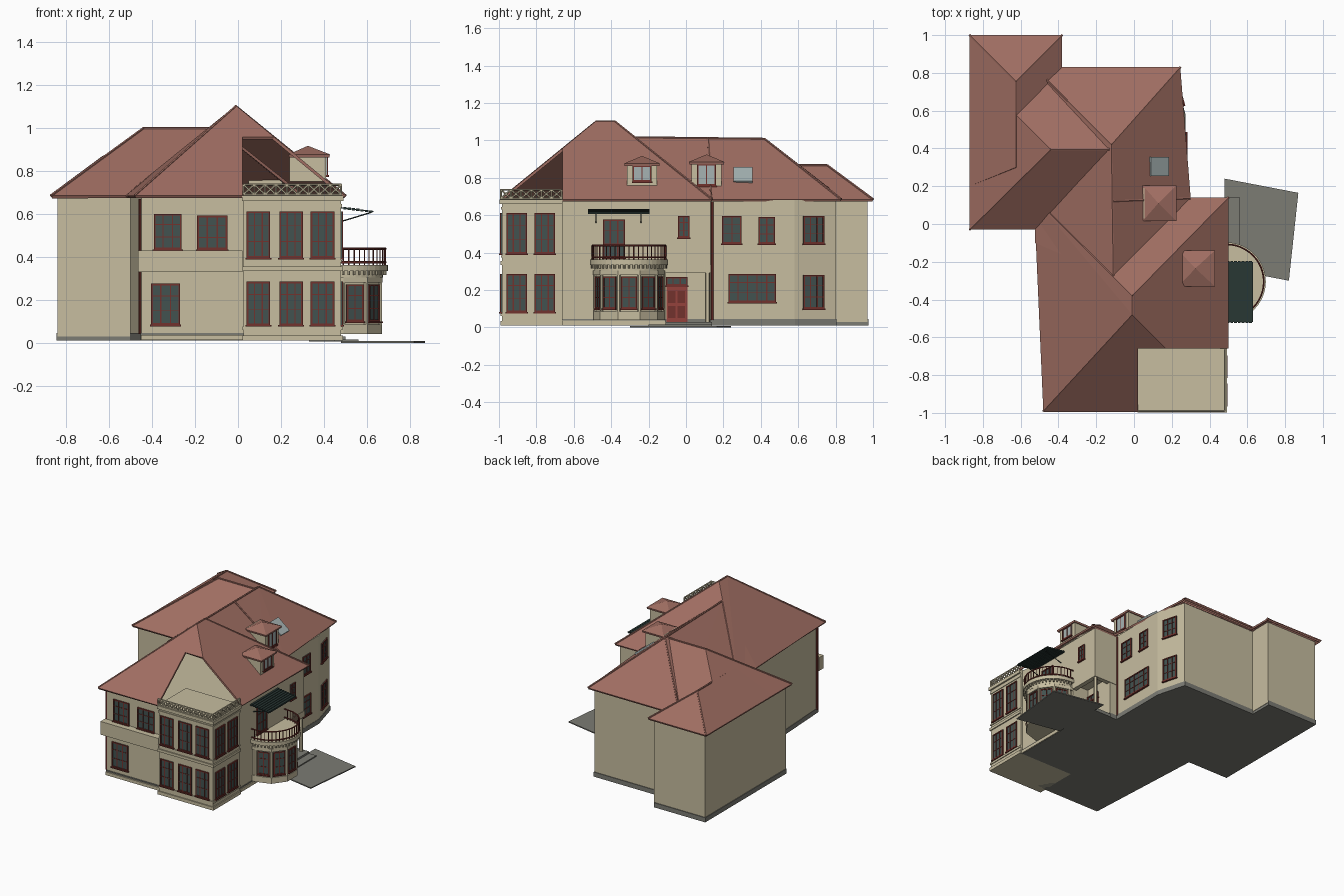
import bpy, bmesh, math
from mathutils import Vector, Matrix

if "Cube" in bpy.data.objects:
    bpy.data.objects.remove(bpy.data.objects["Cube"], do_unlink=True)


def material(name, r, g, b):
    m = bpy.data.materials.new(name)
    m.use_nodes = True
    m.diffuse_color = (r, g, b, 1)
    m.node_tree.nodes["Principled BSDF"].inputs["Base Color"].default_value = (r, g, b, 1)
    return m


WALL = material("cream plaster", .57, .51, .35)
TILE = material("terracotta tile", .35, .155, .122)
GLASS = material("dark glass", .055, .085, .08)
FRAME = material("dark red paint", .17, .032, .026)
STONE = material("grey stone", .2, .2, .175)
DOOR = material("door red", .3, .055, .045)
AWNING = material("awning green", .021, .038, .034)
PALE = material("pale glass", .38, .45, .45)


def finish(name, bm, *mats):
    mesh = bpy.data.meshes.new(name)
    bm.to_mesh(mesh)
    bm.free()
    for m in mats:
        mesh.materials.append(m)
    ob = bpy.data.objects.new(name, mesh)
    bpy.context.collection.objects.link(ob)
    return ob


def add_box(bm, lo, hi, index=0):
    lo, hi = Vector(lo), Vector(hi)
    mat = Matrix.Translation((lo + hi) / 2) @ Matrix.Diagonal((*(hi - lo), 1))
    for v in bmesh.ops.create_cube(bm, size=1, matrix=mat)["verts"]:
        for f in v.link_faces:
            f.material_index = index


def box(name, lo, hi, mat):
    bm = bmesh.new()
    add_box(bm, lo, hi)
    return finish(name, bm, mat)


def add_rod(bm, a, b, r, sides=6):
    a, b = Vector(a), Vector(b)
    d = b - a
    mat = Matrix.Translation((a + b) / 2) @ d.to_track_quat('Z', 'Y').to_matrix().to_4x4()
    bmesh.ops.create_cone(bm, cap_ends=True, segments=sides, radius1=r, radius2=r,
                          depth=d.length, matrix=mat)


def rods(name, pairs, r, mat):
    bm = bmesh.new()
    for a, b in pairs:
        add_rod(bm, a, b, r)
    return finish(name, bm, mat)


def prism(name, pts, z0, z1, mat, grow=1):
    bm = bmesh.new()
    base = bm.faces.new([bm.verts.new((x * grow, y * grow, z0)) for x, y in pts])
    top = bmesh.ops.extrude_face_region(bm, geom=[base])["geom"]
    for v in top:
        if isinstance(v, bmesh.types.BMVert):
            v.co.z = z1
    bmesh.ops.recalc_face_normals(bm, faces=bm.faces)
    bmesh.ops.triangulate(bm, faces=[f for f in bm.faces if len(f.verts) > 4])
    return finish(name, bm, mat)


def roof(name, eaves, ridge, eave_z=.685, notch=None):
    """Hipped shell over an eave outline, optionally with a corner notched out."""
    bm = bmesh.new()
    for x, y in eaves:
        bm.verts.new((x, y, eave_z))
    for p in ridge:
        bm.verts.new(p)
    bmesh.ops.convex_hull(bm, input=bm.verts)
    bmesh.ops.recalc_face_normals(bm, faces=bm.faces)
    bmesh.ops.delete(bm, geom=[f for f in bm.faces if f.normal.z < .1], context='FACES')
    if notch:
        nx, ny = notch
        for co, no in (((nx, 0, 0), (1, 0, 0)), ((0, ny, 0), (0, 1, 0))):
            bmesh.ops.bisect_plane(bm, geom=bm.verts[:] + bm.edges[:] + bm.faces[:],
                                   plane_co=co, plane_no=no)
        cut = [f for f in bm.faces
               if f.calc_center_median().x > nx and f.calc_center_median().y < ny]
        bmesh.ops.delete(bm, geom=cut, context='FACES')
    ob = finish(name, bm, TILE)
    mod = ob.modifiers.new("thickness", 'SOLIDIFY')
    mod.thickness = .014
    mod.offset = -1
    return ob


def window(name, x, y, z0, z1, w, facing, cols=2, glass=GLASS, rows=(.35, .7)):
    """Glass plate with frame, sill and glazing bars, facing outward at an angle."""
    bm = bmesh.new()
    h, e = w / 2, .008
    add_box(bm, (-h, -.004, z0), (h, .01, z1), 0)
    for s in (-h, h - e):
        add_box(bm, (s, -.009, z0), (s + e, .01, z1), 1)
    for s in (z0, z1 - e):
        add_box(bm, (-h, -.009, s), (h, .01, s + e), 1)
    for i in range(1, cols):
        c = -h + w * i / cols
        add_box(bm, (c - .003, -.007, z0), (c + .003, .01, z1), 1)
    for t in rows:
        c = z0 + (z1 - z0) * t
        add_box(bm, (-h, -.007, c - .002), (h, .01, c + .002), 1)
    add_box(bm, (-h - .005, -.014, z0 - .008), (h + .005, .01, z0), 1)
    ob = finish(name, bm, glass, FRAME)
    ob.location = (x, y, 0)
    ob.rotation_euler.z = math.radians(facing + 90)
    return ob


# Walls: ground floor has a porch recess, upper floor spans over it
shell = [(.27, .13), (.27, .58), (.21, .8), (-.41, .8), (-.41, .97), (-.84, .97),
         (-.84, 0), (-.5, 0), (-.45, -.93), (.465, -.93)]
lower = [(.465, -.11), (.33, -.11), (.33, .13)] + shell
prism("ground_floor_walls", lower, .03, .33, WALL)
prism("upper_floor_walls", [(.465, .13)] + shell, .33, .68, WALL)
prism("foundation", lower, .01, .045, STONE, 1.006)
box("front_plinth", (-.452, -.945, .012), (.02, -.9, .036), WALL)
box("right_plinth", (.4, -.9, .012), (.474, -.11, .036), WALL)

# Front corner veranda with roof terrace
box("veranda", (.025, -.985, .01), (.48, -.66, .69), WALL)
for z0, z1, grow in ((.01, .035, .008), (.06, .075, .006), (.335, .355, .008),
                     (.375, .385, .005), (.63, .645, .005), (.66, .685, .012)):
    box("veranda_band", (.025 - grow / 2, -.985 - grow, z0), (.48 + grow, -.66, z1), WALL)
for z0, z1 in ((.083, .285), (.395, .612)):
    for x in (.095, .247, .393):
        window("veranda_front_window", x, -.985, z0, z1, .11, -90, 3)
    for y in (-.905, -.755):
        window("veranda_side_window", .48, y, z0, z1, .11, 0, 3)


def truss(a, b, cells):
    a, b = Vector(a), Vector(b)
    up = Vector((0, 0, .046))
    pairs = [(a, b), (a + up, b + up)]
    for i in range(cells):
        p, q = a.lerp(b, i / cells), a.lerp(b, (i + 1) / cells)
        pairs += [(p, p + up), (p, q + up), (p + up, q)]
    pairs.append((b, b + up))
    rods("terrace_railing", pairs, .005, WALL)


truss((.025, -.99, .69), (.48, -.99, .69), 9)
truss((.48, -.99, .69), (.48, -.665, .69), 6)

# Front balcony parapet and front windows
box("front_parapet", (-.465, -.985, .33), (.02, -.93, .43), WALL)
window("front_upper_window", -.327, -.93, .435, .6, .13, -90, 3)
window("front_upper_window", -.12, -.93, .435, .592, .14, -90, 3)
window("front_lower_window", -.337, -.93, .085, .275, .135, -90, 3)

# Right-hand windows
window("wide_window", .27, .355, .135, .285, .255, 0, 5)
window("upper_window", .27, .245, .45, .595, .105, 0)
window("upper_window", .27, .432, .45, .59, .09, 0)
window("porch_upper_window", .465, -.012, .48, .595, .062, 0)
for z0, z1 in ((.1, .28), (.45, .595)):
    window("corner_window", .242, .682, z0, z1, .115, 15.3, 3)
window("balcony_door", .465, -.385, .375, .578, .12, 0, 3)

# Entrance porch
window("transom", .33, -.05, .225, .27, .115, 0, 3, rows=())
box("front_door", (.325, -.105, .03), (.337, .008, .222), DOOR)
for y in (-.095, -.045):
    for z in (.05, .13):
        box("door_panel", (.335, y, z), (.341, y + .04, z + .065), FRAME)
box("porch_beam_side", (.27, .1, .29), (.468, .133, .335), WALL)
box("porch_beam_front", (.435, -.11, .29), (.468, .133, .335), WALL)
rods("porch_column", [((.45, .115, .03), (.45, .115, .3))], .014, WALL)
box("porch_floor", (.33, -.11, .005), (.5, .14, .03), STONE)
box("porch_step", (.45, -.2, .005), (.56, .14, .016), STONE)
prism("paving", [(.48, .24), (.48, -.235), (.82, -.3), (.87, .165)], 0, .008, STONE)


# Round bay with balcony on top
def bay(name, r, z0, z1, steps):
    arc = [(.49 + r * math.cos(t), -.305 + r * math.sin(t))
           for t in (math.pi * (i / steps - .5) for i in range(steps + 1))]
    prism(name, [(.45, -.305 - r)] + arc + [(.45, -.305 + r)], z0, z1, WALL)
    return arc


bay("bay_base", .19, .04, .085, 5)
corners = bay("bay_wall", .18, .085, .28, 5)
bay("bay_cornice_low", .192, .28, .305, 5)
bay("bay_cornice_mid", .185, .305, .335, 20)
bay("bay_balcony_slab", .208, .335, .362, 20)
for (x0, y0), (x1, y1) in zip(corners, corners[1:]):
    x, y = (x0 + x1) / 2, (y0 + y1) / 2
    window("bay_window", x, y, .1, .272, .084, math.degrees(math.atan2(y + .305, x - .49)))
rods("bay_columns", [((x, y, .085), (x, y, .285)) for x, y in corners], .01, WALL)
dentils = [(.49 + .197 * math.cos(t), -.305 + .197 * math.sin(t))
           for t in (math.pi * (i / 24 - .5) for i in range(25))]
rods("bay_dentils", [((x, y, .315), (x, y, .34)) for x, y in dentils], .006, WALL)
rods("balcony_balusters", [((x, y, .36), (x, y, .44)) for x, y in dentils], .003, FRAME)
line = [(.465, -.502)] + dentils + [(.465, -.108)]
rods("balcony_rails", [((*p, z), (*q, z)) for z in (.375, .438) for p, q in zip(line, line[1:])],
     .005, FRAME)

# Ribbed awning over the balcony
bm = bmesh.new()
for i in range(8):
    x, z = .47 + i * .02, .63 - i * .0025
    add_box(bm, (x, -.525, z - .006), (x + .015, -.195, z + .004))
    add_box(bm, (x, -.52, z - .004), (x + .021, -.2, z))
for y in (-.48, -.24):
    add_rod(bm, (.465, y, .56), (.62, y, .607), .003)
finish("awning", bm, AWNING)

# Roofs: overlapping hipped shells
eave = .685
roof("rear_wing_roof", [(-.87, .2), (-.87, 1), (-.38, 1), (-.38, .2)],
     [(-.625, .755, .868), (-.625, .3, .868)])
roof("left_wing_roof", [(-.87, -.03), (-.87, .82), (-.12, .82), (-.12, -.03)],
     [(-.44, .395, 1), (-.12, .395, 1)])
roof("main_roof", [(-.525, -.1), (-.53, .83), (.245, .83), (.3, .14), (.31, -.1)],
     [(-.12, .42, 1.01), (-.11, -.28, 1.018)])
roof("front_roof", [(-.48, -.995), (.5, -.995), (.5, .14), (-.53, .14)],
     [(-.01, -.48, 1.105), (-.01, -.38, 1.105)], notch=(.02, -.66))

# Ridge and hip caps
rods("ridge_caps", [
    ((-.01, -.48, 1.1), (-.01, -.38, 1.1)), ((-.01, -.48, 1.1), (-.48, -.99, eave)),
    ((-.01, -.38, 1.1), (.5, .14, eave)), ((-.12, .42, 1.007), (-.11, -.28, 1.015)),
    ((-.12, .42, 1.007), (.245, .83, eave)), ((-.12, .42, 1.007), (-.47, .77, .735)),
    ((-.44, .395, .998), (-.13, .395, .998)), ((-.44, .395, .998), (-.87, -.03, eave)),
    ((-.625, .755, .866), (-.87, 1, eave)), ((-.625, .755, .866), (-.38, 1, eave)),
    ((-.625, .755, .866), (-.625, .59, .866)), ((-.11, .12, 1.01), (.295, .135, .692)),
], .007, TILE)

# Dormers and skylight
for x0, x1, y, z0, peak in ((.24, .41, -.235, .75, .917), (.05, .208, .11, .73, .925)):
    box("dormer", (x0, y - .08, z0), (x1, y + .08, peak - .035), WALL)
    window("dormer_window", x1, y, z0 + .03, peak - .05, .1, 0, 2, PALE, ())
    roof("dormer_roof", [(x, y + s) for x in (x0 - .005, x1 + .018) for s in (-.095, .095)],
         [((x0 + x1) / 2, y, peak)], peak - .04)
sky = box("skylight", (-.06, -.05, -.01), (.06, .05, .012), PALE)
sky.location = (.13, .305, .812)
sky.rotation_euler.y = math.atan(.8)

# Downspouts
rods("downspouts", [((-.458, -.92, .04), (-.458, -.92, .67)),
                    ((.27, .14, .04), (.27, .14, .67))], .007, FRAME)
